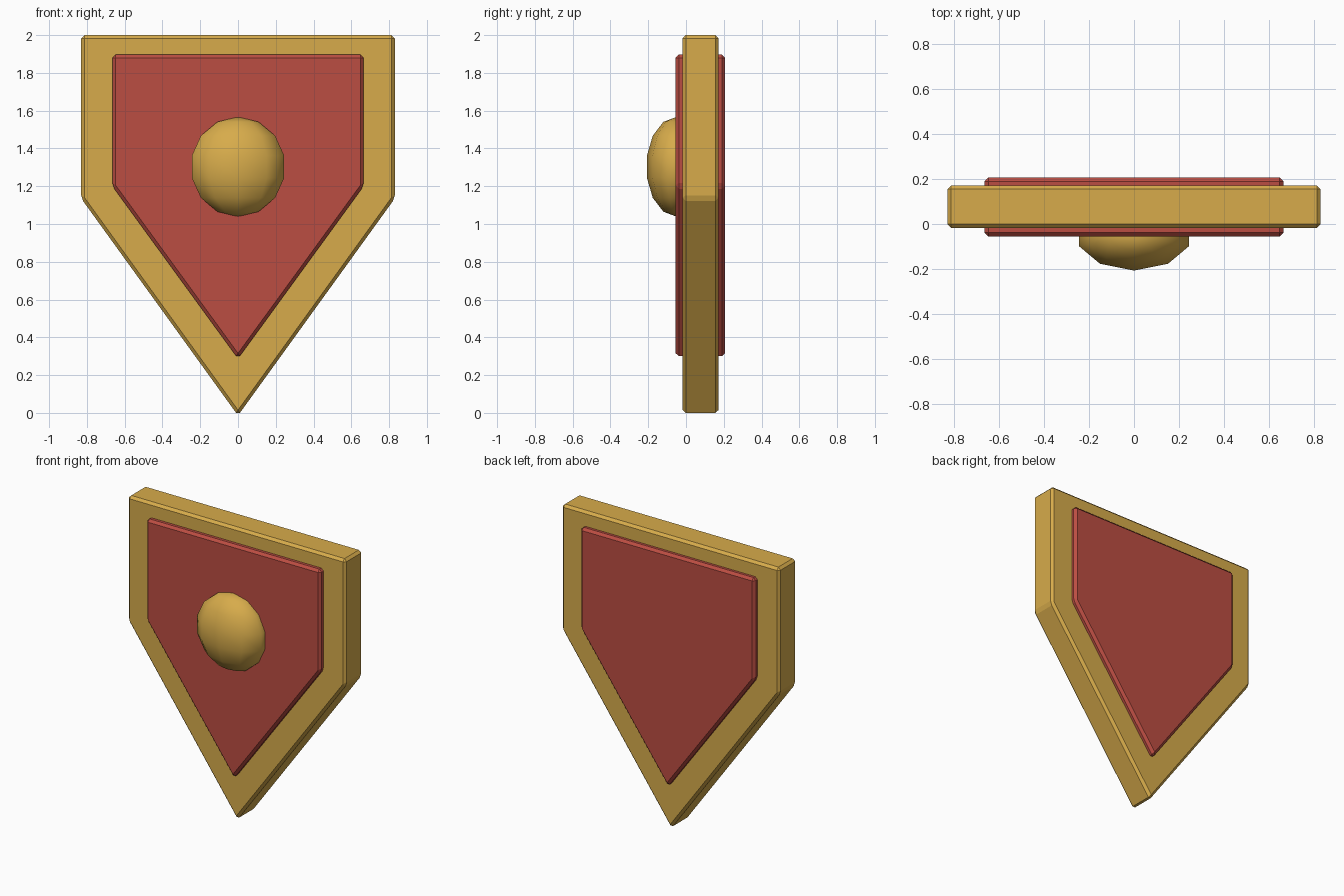
import bpy
import bmesh

cube = bpy.data.objects.get("Cube")
if cube:
    bpy.data.objects.remove(cube, do_unlink=True)


def make_material(name, rgb):
    mat = bpy.data.materials.new(name)
    mat.use_nodes = True
    color = (*rgb, 1.0)
    mat.diffuse_color = color
    mat.node_tree.nodes["Principled BSDF"].inputs["Base Color"].default_value = color
    return mat


gold = make_material("gold", (0.68, 0.41, 0.07))
red = make_material("red", (0.50, 0.075, 0.055))


def add_object(name, bm, mat):
    mesh = bpy.data.meshes.new(name)
    bm.to_mesh(mesh)
    bm.free()
    mesh.materials.append(mat)
    obj = bpy.data.objects.new(name, mesh)
    bpy.context.collection.objects.link(obj)
    return obj


def shield_plate(name, half_width, top, shoulder, tip, front, back, mat):
    """Five-sided shield outline, extruded in y and chamfered on every edge."""
    outline = [(-half_width, top), (-half_width, shoulder), (0, tip),
               (half_width, shoulder), (half_width, top)]
    bm = bmesh.new()
    face = bm.faces.new([bm.verts.new((x, front, z)) for x, z in outline])
    extruded = bmesh.ops.extrude_face_region(bm, geom=[face])["geom"]
    verts = [v for v in extruded if isinstance(v, bmesh.types.BMVert)]
    bmesh.ops.translate(bm, verts=verts, vec=(0, back - front, 0))
    bmesh.ops.recalc_face_normals(bm, faces=bm.faces)
    obj = add_object(name, bm, mat)
    bevel = obj.modifiers.new("chamfer", "BEVEL")
    bevel.width = 0.017
    bevel.segments = 1
    bevel.limit_method = "ANGLE"
    return obj


# Gold border plate and the thicker red panel that shows on both sides
shield_plate("border_plate", 0.83, 2.0, 1.135, -0.014, -0.018, 0.172, gold)
shield_plate("inner_panel", 0.665, 1.897, 1.2, 0.287, -0.055, 0.207, red)

# Flattened round boss on the front
bm = bmesh.new()
bmesh.ops.create_uvsphere(bm, u_segments=10, v_segments=7, radius=1.0)
bmesh.ops.scale(bm, verts=bm.verts, vec=(0.264, 0.161, 0.264))
bmesh.ops.translate(bm, verts=bm.verts, vec=(0, -0.05, 1.303))
for f in bm.faces:
    f.smooth = True
add_object("boss", bm, gold)
